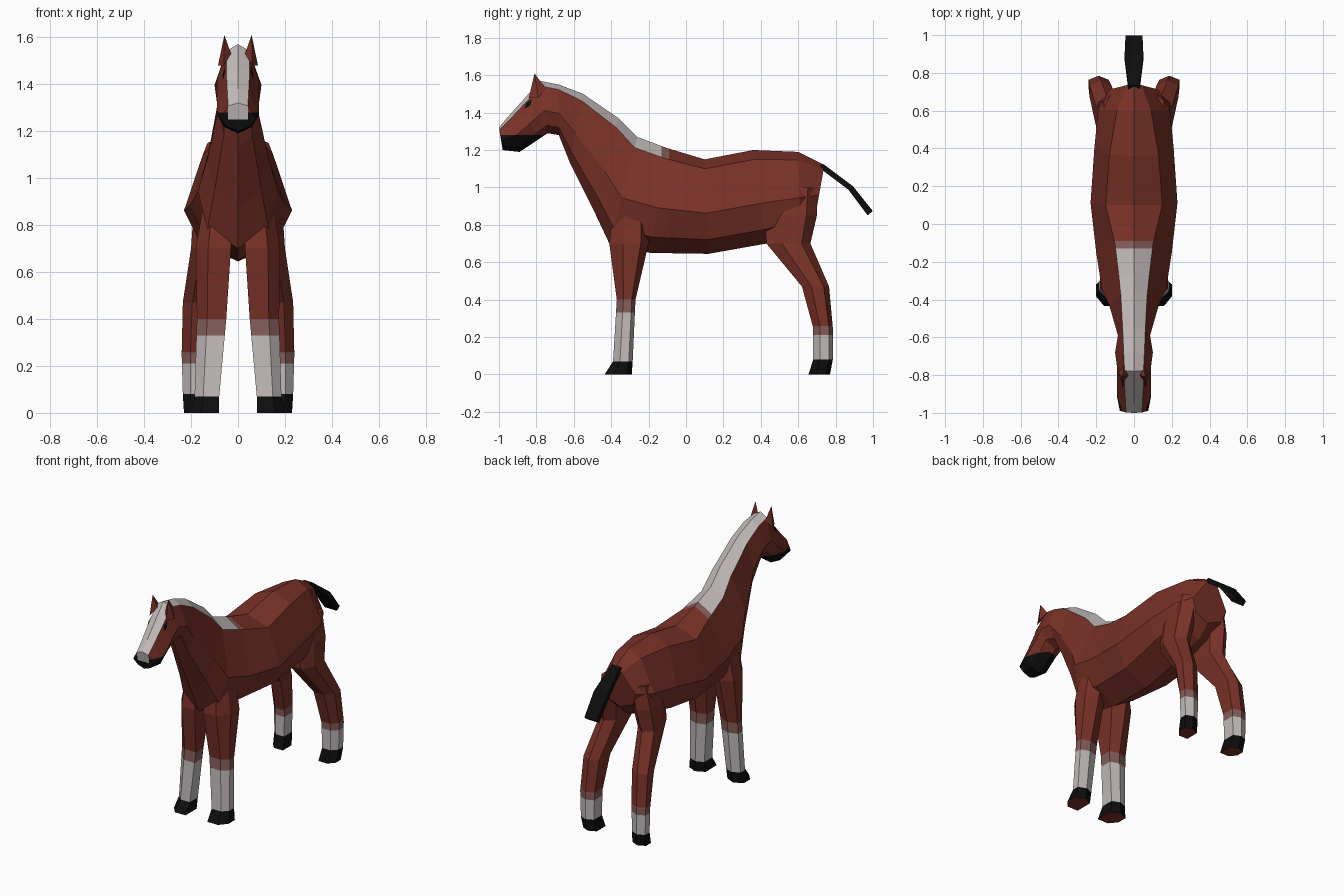
import bpy, bmesh
from mathutils import Vector

old = bpy.data.objects.get("Cube")
if old:
    bpy.data.objects.remove(old)


def material(name, rgb):
    mat = bpy.data.materials.new(name)
    mat.use_nodes = True
    colour = (*rgb, 1)
    mat.diffuse_color = colour
    shader = mat.node_tree.nodes["Principled BSDF"]
    shader.inputs["Base Color"].default_value = colour
    shader.inputs["Roughness"].default_value = 0.9
    return mat


COAT, WHITE, BLEND, BLACK = range(4)
MATERIALS = [
    material("chestnut coat", (0.19, 0.031, 0.02)),
    material("off white hair", (0.53, 0.49, 0.48)),
    material("faded coat", (0.23, 0.11, 0.1)),
    material("black", (0.004, 0.004, 0.004)),
]


def loft(rings, columns=()):
    """Skin closed rings and cap the ends; the listed columns become white."""
    bm = bmesh.new()
    loops = [[bm.verts.new(p) for p in ring] for ring in rings]
    count = len(loops[0])
    for a, b in zip(loops, loops[1:]):
        for i in range(count):
            j = (i + 1) % count
            face = bm.faces.new((a[i], a[j], b[j], b[i]))
            face.material_index = WHITE if i in columns else COAT
    bm.faces.new(loops[0])
    bm.faces.new(loops[-1])
    bmesh.ops.recalc_face_normals(bm, faces=bm.faces)
    return bm


def cut(bm, point, normal, keep=lambda centre: True):
    """Split the faces chosen by keep along a plane."""
    faces = [f for f in bm.faces if keep(f.calc_center_median())]
    edges = {e for f in faces for e in f.edges}
    verts = {v for f in faces for v in f.verts}
    bmesh.ops.bisect_plane(bm, geom=[*verts, *edges, *faces],
                           plane_co=point, plane_no=normal)


def finish(name, bm):
    mesh = bpy.data.meshes.new(name)
    bm.to_mesh(mesh)
    bm.free()
    for mat in MATERIALS:
        mesh.materials.append(mat)
    obj = bpy.data.objects.new(name, mesh)
    bpy.context.collection.objects.link(obj)
    return obj


# Body, neck and head: ridge y z, underside y z, then three half widths
SECTIONS = [
    (.74, 1.12, .69, .84, .04, .13, .1),
    (.6, 1.19, .61, .76, .09, .19, .16),
    (.36, 1.2, .43, .7, .13, .21, .18),
    (.1, 1.15, .12, .645, .15, .23, .16),
    (-.1, 1.21, -.19, .65, .1, .2, .14),
    (-.26, 1.27, -.41, .7, .08, .17, .13),
    (-.36, 1.37, -.49, .87, .07, .13, .1),
    (-.55, 1.5, -.62, 1.13, .06, .085, .06),
    (-.68, 1.55, -.68, 1.28, .055, .1, .06),
    (-.78, 1.57, -.74, 1.29, .05, .09, .07),
    (-.86, 1.48, -.8, 1.25, .05, .09, .06),
    (-.95, 1.38, -.89, 1.19, .045, .09, .06),
    (-1, 1.32, -.98, 1.2, .042, .075, .045),
]


def body_ring(ty, tz, by, bz, *widths):
    top, low = Vector((0, ty, tz)), Vector((0, by, bz))
    side = [top.lerp(low, t) + Vector((w, 0, 0))
            for t, w in zip((.1, .57, .85), widths)]
    other = [Vector((-p.x, p.y, p.z)) for p in reversed(side)]
    return [top, *side, low, *other]


bm = loft([body_ring(*s) for s in SECTIONS], columns=(0, 7))
MANE_END, BLEND_END = -.13, -.09
for y in (MANE_END, BLEND_END):
    cut(bm, (0, y, 0), (0, 1, 0))

# Muzzle and nose cuts
on_head = lambda c: c.y < -.72
on_nose = lambda c: c.y < -.98
cut(bm, (0, -.77, 0), (0, 1, 0), lambda c: on_head(c) and c.z < 1.4)
cut(bm, (0, 0, 1.28), (0, 0, 1), on_head)
cut(bm, (0, 0, 1.25), (0, 0, 1), on_nose)
for x in (-.042, .042):
    cut(bm, (x, 0, 0), (1, 0, 0), on_nose)

for f in bm.faces:
    c = f.calc_center_median()
    if f.material_index == WHITE:
        if c.y > BLEND_END:
            f.material_index = COAT
        elif c.y > MANE_END:
            f.material_index = BLEND
    elif on_nose(c) and abs(c.x) < .042 and c.z > 1.25:
        f.material_index = WHITE
    elif c.y < -.77 and c.z < 1.28:
        f.material_index = BLACK
body = finish("body", bm)

# Legs: front y, back y, height, inner x, outer x
FRONT_LEG = [
    (-.39, -.2, .88, .03, .15),
    (-.41, -.2, .7, .03, .18),
    (-.37, -.27, .4, .05, .175),
    (-.39, -.285, .07, .08, .185),
    (-.435, -.29, 0, .08, .2),
]
HIND_LEG = [
    (.46, .7, 1, .05, .16),
    (.42, .7, .85, .06, .19),
    (.43, .665, .7, .08, .2),
    (.62, .765, .47, .12, .235),
    (.68, .785, .25, .135, .24),
    (.68, .785, .08, .14, .235),
    (.655, .77, 0, .13, .23),
]
LEG_SHAPE = [(0, 0), (.65, 0), (1, .35), (1, .8), (.5, 1), (0, .8)]


def leg(name, rows, side, hoof, sock, fade):
    rings = [[(side * (xi + (xo - xi) * u), yf + (yb - yf) * v, z)
              for u, v in LEG_SHAPE] for yf, yb, z, xi, xo in rows]
    bm = loft(rings)
    for z in (sock, fade):
        cut(bm, (0, 0, z), (0, 0, 1))
    for f in bm.faces:
        z = f.calc_center_median().z
        if z < .001:
            f.material_index = COAT
        elif z < hoof:
            f.material_index = BLACK
        elif z < sock:
            f.material_index = WHITE
        elif z < fade:
            f.material_index = BLEND
    finish(name, bm)


# Legs, ears and eyes on both sides
for side, word in ((1, "left"), (-1, "right")):
    leg(f"front_leg_{word}", FRONT_LEG, side, .07, .33, .4)
    leg(f"hind_leg_{word}", HIND_LEG, side, .08, .21, .26)

    bm = bmesh.new()
    tip = bm.verts.new((side * .058, -.81, 1.61))
    base = [bm.verts.new((side * x, y, z)) for x, y, z in
            ((.03, -.8, 1.53), (.06, -.84, 1.48), (.085, -.79, 1.48), (.055, -.75, 1.53))]
    for a, b in zip(base, base[1:] + base[:1]):
        bm.faces.new((a, b, tip))
    bm.faces.new(base)
    bmesh.ops.recalc_face_normals(bm, faces=bm.faces)
    finish(f"ear_{word}", bm)

    # Eye plate lying on the side of the head
    hit, spot, normal, _ = body.closest_point_on_mesh((side * .08, -.85, 1.45))
    along = Vector((0, -.6, -.8))
    along = (along - normal * along.dot(normal)).normalized()
    across = normal.cross(along)
    bm = bmesh.new()
    corners = [bm.verts.new(spot + normal * .004 + along * u + across * v)
               for u, v in ((-.035, 0), (0, .014), (.03, 0), (0, -.014))]
    eye = bm.faces.new(corners)
    eye.material_index = BLACK
    if eye.normal.dot(normal) < 0:
        eye.normal_flip()
    finish(f"eye_{word}", bm)

# Tail: y, z, half width, half thickness
TAIL = [(.72, 1.12, .03, .012), (.88, 1, .05, .012), (.985, .865, .045, .014)]
rings = []
for y, z, w, t in TAIL:
    rings.append([(-w, y - t, z - t), (w, y - t, z - t),
                  (w, y + t, z + t * .6), (-w, y + t, z + t * .6)])
bm = loft(rings)
for f in bm.faces:
    f.material_index = BLACK
finish("tail", bm)
